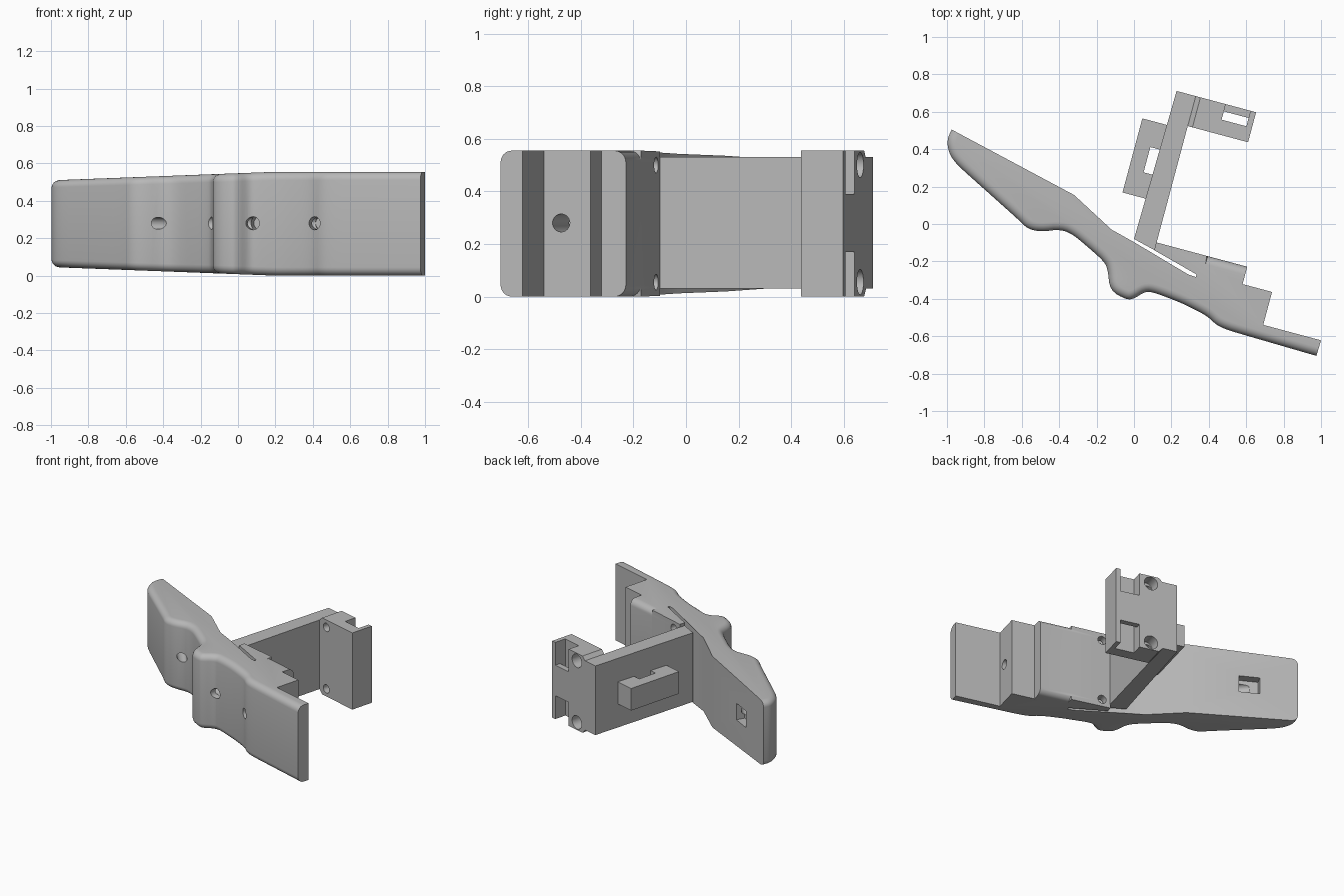
import bpy, bmesh, math
from mathutils import Vector, Matrix

if "Cube" in bpy.data.objects:
    bpy.data.objects.remove(bpy.data.objects["Cube"])

HEIGHT, MID = 0.555, 0.2775
TILT = math.radians(-15)
ROT = Matrix.Rotation(TILT, 2)

grey = bpy.data.materials.new("plain_grey")
grey.use_nodes = True
grey.diffuse_color = (0.48, 0.48, 0.48, 1)
grey.node_tree.nodes["Principled BSDF"].inputs["Base Color"].default_value = (0.48, 0.48, 0.48, 1)


def tilted(a, b):
    """Point in the tilted frame of the arm, as plan coordinates."""
    return ROT @ Vector((a, b))


def loft(name, loops):
    """Skin a stack of equal-length closed loops and cap both ends."""
    bm = bmesh.new()
    rings = [[bm.verts.new(p) for p in loop] for loop in loops]
    n = len(rings[0])
    bm.faces.new(rings[0][::-1])
    bm.faces.new(rings[-1])
    for low, high in zip(rings, rings[1:]):
        for i in range(n):
            j = (i + 1) % n
            bm.faces.new((low[i], low[j], high[j], high[i]))
    bmesh.ops.recalc_face_normals(bm, faces=bm.faces)
    mesh = bpy.data.meshes.new(name)
    bm.to_mesh(mesh)
    bm.free()
    mesh.materials.append(grey)
    ob = bpy.data.objects.new(name, mesh)
    bpy.context.collection.objects.link(ob)
    return ob


def prism(name, plan, z0, z1):
    return loft(name, [[(p[0], p[1], z) for p in plan] for z in (z0, z1)])


def box(name, a0, a1, b0, b1, z0, z1):
    plan = [tilted(a, b) for a, b in ((a0, b0), (a1, b0), (a1, b1), (a0, b1))]
    return prism(name, plan, z0, z1)


def drill(start, end, z, r):
    """Cylindrical cutter between two plan points."""
    s, e = Vector((*start, z)), Vector((*end, z))
    along = (e - s).normalized()
    side = Vector((-along.y, along.x, 0))
    up = Vector((0, 0, 1))
    angles = [math.tau * i / 32 for i in range(32)]
    return loft("drill", [[c + side * r * math.cos(t) + up * r * math.sin(t) for t in angles]
                          for c in (s, e)])


def cut(ob, cutters):
    bpy.context.view_layer.objects.active = ob
    for cutter in cutters:
        cutter.hide_render = True
        mod = ob.modifiers.new("cut", 'BOOLEAN')
        mod.operation, mod.solver, mod.object = 'DIFFERENCE', 'EXACT', cutter
        bpy.ops.object.modifier_apply(modifier=mod.name)
        bpy.data.objects.remove(cutter)


def soften(points):
    """Round the corners of an open path, keeping its ends."""
    out = [points[0]]
    for p, q in zip(points, points[1:]):
        step = (q - p) * min(0.25, 0.03 / (q - p).length)
        out += [p + step, q - step]
    return out + [points[-1]]


def inset(plan, weights, d):
    """Move each weighted edge of a counter-clockwise outline inward."""
    out = []
    for i, p in enumerate(plan):
        e0 = (p - plan[i - 1]).normalized()
        e1 = (plan[(i + 1) % len(plan)] - p).normalized()
        n0, n1 = Vector((-e0.y, e0.x)), Vector((-e1.y, e1.x))
        w0, w1 = weights[i - 1] * d, weights[i] * d
        det = n0.x * n1.y - n0.y * n1.x
        if abs(det) < 0.05:
            out.append(p + n1 * max(w0, w1))
        else:
            out.append(p + Vector((w0 * n1.y - w1 * n0.y, w1 * n0.x - w0 * n1.x)) / det)
    return out


# Grip: wavy finger side, stepped back side and a thin flexing slit
front = [Vector(p) for p in (
    (-0.975, 0.505), (-1.0, 0.45), (-0.99, 0.38), (-0.95, 0.32), (-0.62, 0.025), (-0.57, -0.025),
    (-0.5, -0.042), (-0.39, -0.028), (-0.32, -0.06), (-0.17, -0.19), (-0.14, -0.235),
    (-0.13, -0.355), (-0.04, -0.405), (0, -0.4), (0.06, -0.36), (0.11, -0.367), (0.25, -0.42),
    (0.39, -0.49), (0.44, -0.54), (0.5, -0.567), (0.975, -0.705))]
front = soften(soften(front))
back = [tilted(*p) for p in (
    (1.127, -0.342), (0.807, -0.342), (0.807, -0.16), (0.644, -0.16), (0.644, -0.064),
    (0.425, -0.064), (0.42, -0.064), (0.14, -0.064))]
back += [Vector(p) for p in ((0.108, -0.14), (0.335, -0.27), (0.33, -0.283), (0.29, -0.27),
                             (0, -0.097), (-0.12, -0.03), (-0.32, 0.155))]
plan = front + back
weights = [1] * (len(front) - 1) + [0] * (len(back) + 1)
weights[len(front) + 4] = 1      # rounded back edge of the stepped block


def taper(p, z):
    s = 1 - 0.165 * min(1, max(0, (0.2 - p.x) / 1.2))
    return (p.x, p.y, MID + (z - MID) * s)


R = 0.045
quarter = [math.pi / 2 * i / 6 for i in range(7)]
levels = [(R * (1 - math.sin(t)), R * (1 - math.cos(t))) for t in quarter]
levels += [(d, HEIGHT - z) for d, z in reversed(levels)]
grip = loft("grip", [[taper(p, z) for p in inset(plan, weights, d)] for d, z in levels])

# Square recess in the far end of the grip
centre = Vector((-0.69, 0.352))
along = Vector((0.88, -0.47))
out = Vector((0.47, 0.88))
recess = [centre + along * s + out * t for s, t in
          ((-0.07, -0.06), (0.07, -0.06), (0.07, 0.06), (-0.07, 0.06))]
cutters = [prism("recess", recess, 0.22, 0.34),
           drill((-0.40, -0.065), centre - out * 0.04, 0.28, 0.032),
           drill(tilted(0.95, -0.275), tilted(-0.2, -0.275), 0.28, 0.034)]
# Finger side holes
v = tilted(0, 1)
for x, y in ((0.08, -0.365), (0.41, -0.51)):
    p = Vector((x, y))
    cutters.append(drill(p - v * 0.1, p + v * 0.15, 0.28, 0.035))
# Rod holes facing the bracket
for z in (0.055, 0.5):
    cutters.append(drill(tilted(0.2, 0.02), tilted(0.2, -0.2), z, 0.03))
cut(grip, cutters)

# Upright arm
arm_plan = [Vector((0, -0.08)), Vector((0.11, -0.14)), tilted(0.142, 0.746), tilted(0.036, 0.746)]
arm = prism("arm", arm_plan, 0.03, 0.53)

# Bracket at the arm end, with sloped shoulders, strap slot and rod holes
sections = []
for a, inset_z in ((0.14, 0.03), (0.168, 0), (0.476, 0)):
    sections.append([(*tilted(a, b), z) for b, z in (
        (0.58, inset_z), (0.746, inset_z), (0.746, HEIGHT - inset_z), (0.58, HEIGHT - inset_z))])
bracket = loft("bracket", sections)
cutters = [box("slot", 0.308, 0.445, 0.66, 0.706, -0.1, 0.7),
           box("lower_notch", 0.308, 0.445, 0.67, 0.8, -0.1, 0.17),
           box("upper_notch", 0.308, 0.445, 0.67, 0.8, 0.39, 0.7)]
for z in (0.055, 0.5):
    cutters += [drill(tilted(0.21, 0.5), tilted(0.21, 0.8), z, 0.03),
                drill(tilted(0.225, 0.66), tilted(0.225, 0.8), z, 0.048)]
cut(bracket, cutters)

# Strap loop on the side of the arm
strap_loop = box("strap_loop", -0.103, 0.04, 0.147, 0.557, 0.2, 0.36)
cut(strap_loop, [box("slot", -0.022, 0.033, 0.28, 0.42, 0, 0.5)])

# Smooth rounded edges, crisp corners
for ob in (grip, arm, bracket, strap_loop):
    bpy.ops.object.select_all(action='DESELECT')
    ob.select_set(True)
    bpy.context.view_layer.objects.active = ob
    bpy.ops.object.shade_smooth_by_angle(angle=math.radians(30))
